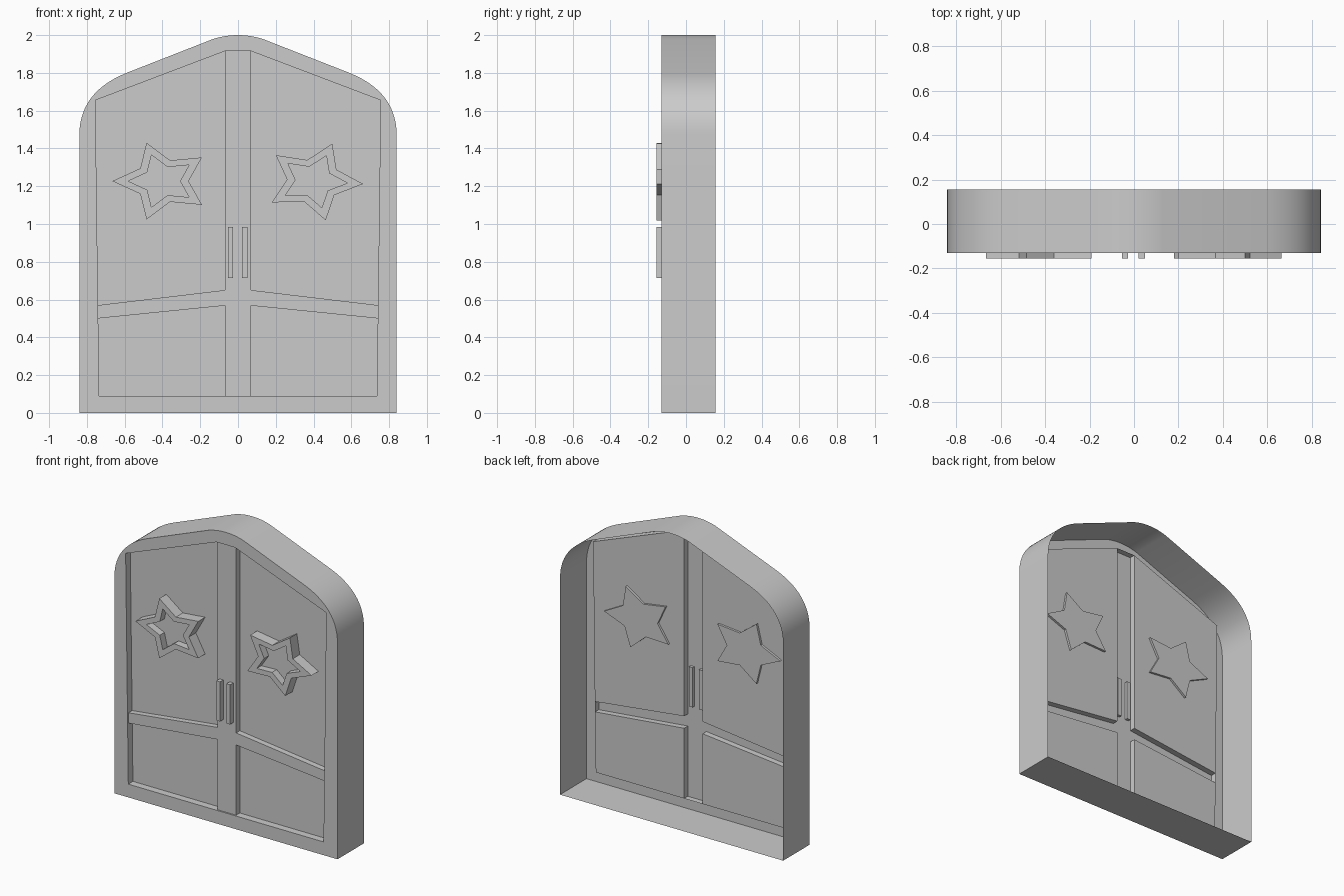
import bpy, bmesh
from math import sin, cos, pi, radians

if "Cube" in bpy.data.objects:
    bpy.data.objects.remove(bpy.data.objects["Cube"])

FRONT, BAR, PANEL, BACK, PROUD = -0.13, -0.12, -0.08, 0.155, -0.155


def finish(name, bm, mirror=False, recalc=True):
    bmesh.ops.remove_doubles(bm, verts=bm.verts, dist=1e-5)
    if recalc:
        bmesh.ops.recalc_face_normals(bm, faces=bm.faces)
    me = bpy.data.meshes.new(name)
    bm.to_mesh(me)
    bm.free()
    ob = bpy.data.objects.new(name, me)
    bpy.context.collection.objects.link(ob)
    if mirror:
        ob.modifiers.new("mirror", 'MIRROR').use_clip = True
    return ob


def cap(bm, pts, y):
    # counter-clockwise x/z points give a face looking to -y
    return bm.faces.new([bm.verts.new((x, y, z)) for x, z in pts])


def walls(bm, pts, y0, y1, closed=False):
    pairs = list(zip(pts, pts[1:] + pts[:1])) if closed else list(zip(pts, pts[1:]))
    for (ax, az), (bx, bz) in pairs:
        bm.faces.new([bm.verts.new(c) for c in
                      ((ax, y0, az), (ax, y1, az), (bx, y1, bz), (bx, y0, bz))])


def bezier(a, b, c, t):
    return tuple((1-t)**2*p + 2*t*(1-t)*q + t*t*r for p, q, r in zip(a, b, c))


# Half outline of the arched body, bottom centre to peak
outline = [(0, 0), (0.84, 0)]
outline += [bezier((0.84, 1.47), (0.84, 1.70), (0.59, 1.80), i/14) for i in range(15)]
outline += [bezier((0.13, 1.98), (0, 2.02), (-0.13, 1.98), i/12) for i in range(7)]
outline[-1] = (0, 2.0)
# Half outline of the recess
recess = [(0, 0.09), (0.735, 0.09), (0.755, 1.655), (0.07, 1.915), (0, 1.915)]

# Open-backed shell: outer wall, front frame and recess walls
bm = bmesh.new()
cap(bm, outline + recess[::-1], FRONT)
walls(bm, outline, FRONT, BACK)
walls(bm, recess[::-1], FRONT, PANEL)
shell = finish("arched_shell", bm, True, False)
bpy.context.view_layer.objects.active = shell
shell.select_set(True)
bpy.ops.object.shade_smooth_by_angle(angle=radians(30))
shell.select_set(False)

# Sunken door panels
bm = bmesh.new()
cap(bm, [(0.07, 0.65), (0.742, 0.57), (0.755, 1.655), (0.07, 1.915)], PANEL)
cap(bm, [(0.07, 0.09), (0.735, 0.09), (0.742, 0.50), (0.07, 0.568)], PANEL)
finish("door_panels", bm, True, False)

# Centre stile with sloping cross rails, hollow behind
bars = [(0, 0.09), (0.07, 0.09), (0.07, 0.568), (0.742, 0.50),
        (0.742, 0.57), (0.07, 0.65), (0.07, 1.915), (0, 1.915)]
bm = bmesh.new()
cap(bm, bars, BAR)
walls(bm, bars, BAR, PANEL)
finish("stile_and_rails", bm, True, False)


def star_points(cx, cz, turn, scale):
    pts = []
    for i in range(10):
        a = turn + i*pi/5
        r = scale * (1 if i % 2 == 0 else 0.54)
        pts.append((cx + 0.262*r*cos(a), cz + 0.2135*r*sin(a)))
    return pts


# Star windows: raised rim around a sunken star
for name, cx, turn in (("left_star", -0.403, pi), ("right_star", 0.401, radians(-4))):
    outer = star_points(cx, 1.227, turn, 1)
    inner = star_points(cx, 1.227, turn, 0.68)
    bm = bmesh.new()
    for i in range(10):
        j = (i + 1) % 10
        cap(bm, [outer[i], outer[j], inner[j], inner[i]], PROUD)
    walls(bm, outer, PROUD, -0.065, True)
    walls(bm, inner, PROUD, -0.105, True)
    cap(bm, inner, -0.105)
    cap(bm, outer[::-1], -0.065)
    finish(name, bm)

# Door handles
for name, x0, x1 in (("left_handle", -0.054, -0.027), ("right_handle", 0.021, 0.049)):
    rect = [(x0, 0.715), (x1, 0.715), (x1, 0.985), (x0, 0.985)]
    bm = bmesh.new()
    cap(bm, rect, PROUD)
    walls(bm, rect, PROUD, -0.1, True)
    cap(bm, rect[::-1], -0.1)
    finish(name, bm)
